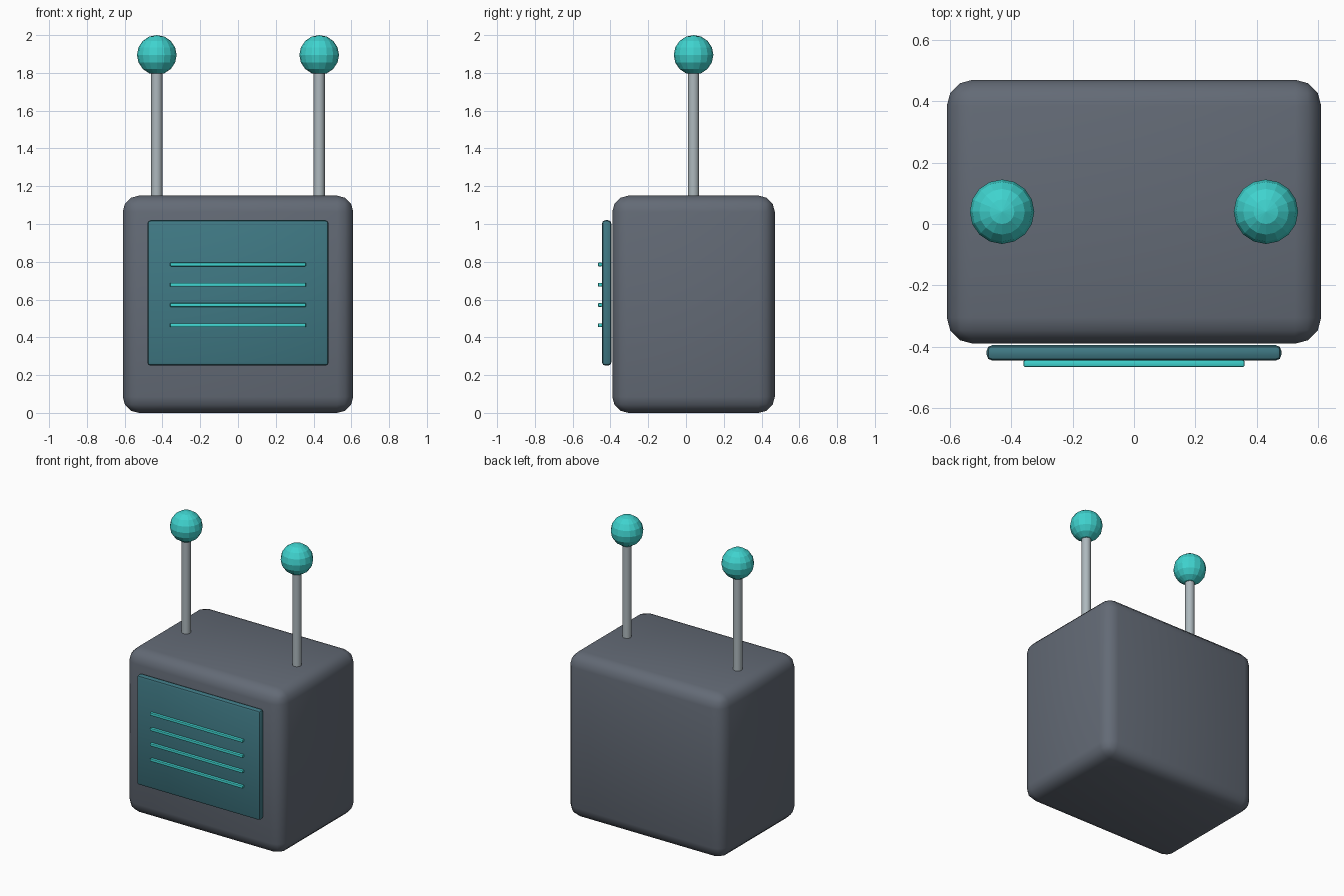
import bpy
import math

if "Cube" in bpy.data.objects:
    bpy.data.objects.remove(bpy.data.objects["Cube"])


def material(name, color):
    m = bpy.data.materials.new(name)
    m.diffuse_color = (*color, 1)
    m.use_nodes = True
    m.node_tree.nodes["Principled BSDF"].inputs["Base Color"].default_value = m.diffuse_color
    return m


SLATE = material("slate_grey", (0.125, 0.145, 0.18))
TEAL = material("dark_teal", (0.05, 0.19, 0.23))
CYAN = material("bright_turquoise", (0.05, 0.65, 0.62))
METAL = material("light_metal", (0.42, 0.48, 0.51))


def finish(name, mat):
    ob = bpy.context.object
    ob.name = ob.data.name = name
    ob.data.materials.append(mat)
    return ob


def rounded_box(name, center, size, bevel, segments, mat):
    bpy.ops.mesh.primitive_cube_add(size=1, location=center)
    ob = finish(name, mat)
    ob.scale = size
    bpy.ops.object.transform_apply(location=False, rotation=False, scale=True)
    mod = ob.modifiers.new("rounded_edges", 'BEVEL')
    mod.width = bevel
    mod.segments = segments
    bpy.ops.object.modifier_apply(modifier=mod.name)
    bpy.ops.object.shade_smooth_by_angle(angle=math.radians(40))
    return ob


# Head block
rounded_box("head", (0, 0.04, 0.575), (1.22, 0.86, 1.15), 0.085, 3, SLATE)

# Front face plate
rounded_box("face_plate", (0, -0.42, 0.635), (0.96, 0.05, 0.77), 0.018, 2, TEAL)

# Glowing horizontal bars on the plate
for i in range(4):
    rounded_box(f"face_bar_{i + 1}", (0, -0.455, 0.464 + i * 0.1073),
                (0.72, 0.022, 0.02), 0.005, 2, CYAN)

# Paired antennas
for side, x in (("left", -0.43), ("right", 0.43)):
    bpy.ops.mesh.primitive_cylinder_add(vertices=12, radius=0.03, depth=0.73,
                                        location=(x, 0.04, 1.475))
    finish(f"antenna_rod_{side}", METAL)
    bpy.ops.object.shade_smooth_by_angle(angle=math.radians(40))
    bpy.ops.mesh.primitive_uv_sphere_add(segments=16, ring_count=8, radius=0.105,
                                         location=(x, 0.04, 1.895))
    finish(f"antenna_ball_{side}", CYAN)
